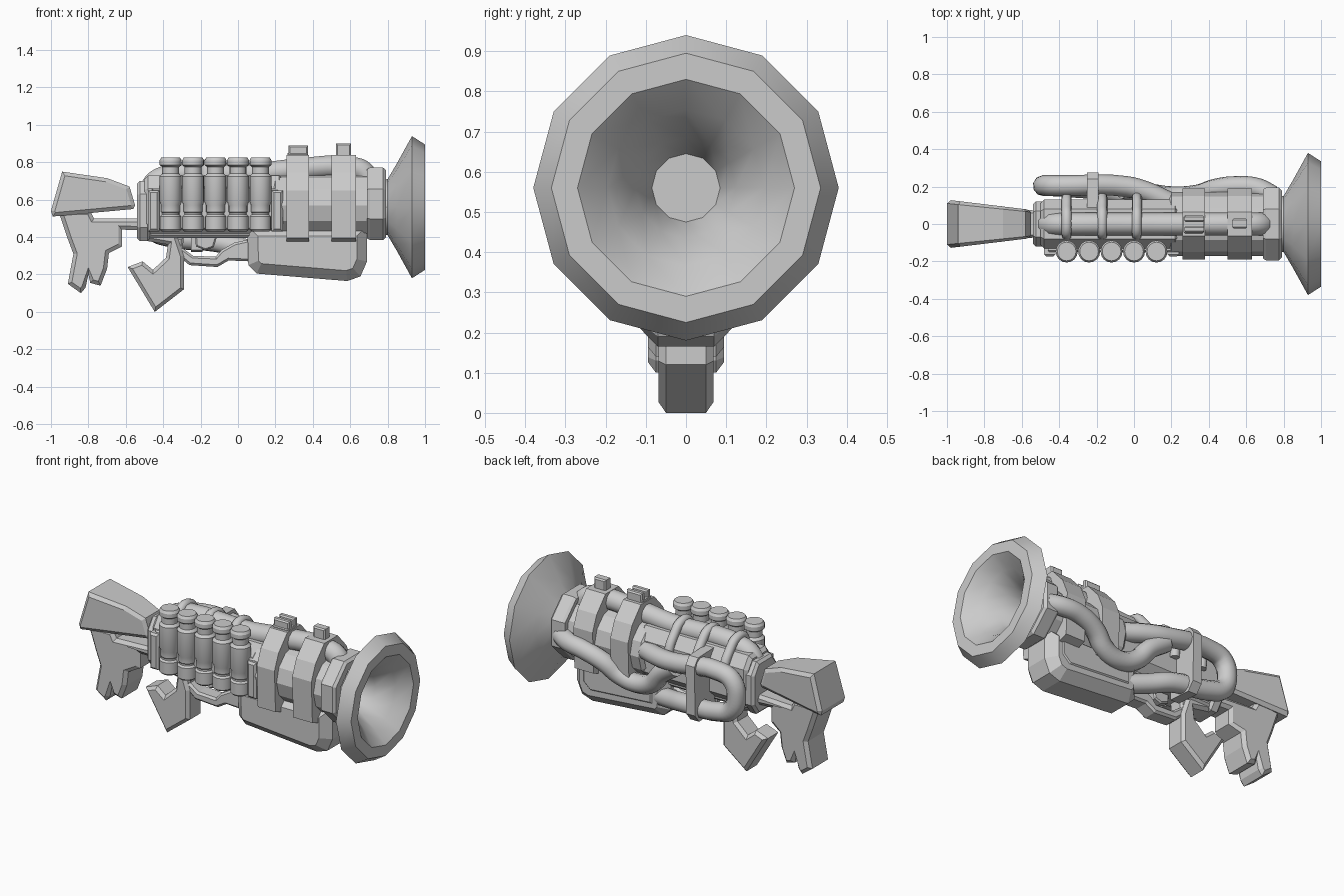
import bpy, bmesh, math
from mathutils import Vector

if "Cube" in bpy.data.objects:
    bpy.data.objects.remove(bpy.data.objects["Cube"])


def shade(ob, angle):
    bpy.ops.object.select_all(action='DESELECT')
    ob.select_set(True)
    bpy.context.view_layer.objects.active = ob
    bpy.ops.object.shade_smooth_by_angle(angle=math.radians(angle))


def finish(name, bm, angle=None):
    bmesh.ops.recalc_face_normals(bm, faces=bm.faces[:])
    me = bpy.data.meshes.new(name)
    bm.to_mesh(me)
    bm.free()
    ob = bpy.data.objects.new(name, me)
    bpy.context.collection.objects.link(ob)
    if angle:
        shade(ob, angle)


def inset(pts, d):
    """Mitred inward offset of an outline."""
    n = len(pts)
    area = sum(pts[i - 1][0] * pts[i][1] - pts[i][0] * pts[i - 1][1] for i in range(n))
    out = []
    for i in range(n):
        p = Vector(pts[i])
        a = (p - Vector(pts[i - 1])).normalized()
        b = (Vector(pts[(i + 1) % n]) - p).normalized()
        m = Vector((-a.y - b.y, a.x + b.x)).normalized() * (1 if area > 0 else -1)
        cos_half = math.sqrt(max(.3, (1 + a.dot(b)) / 2))
        out.append(tuple(p + m * d / cos_half))
    return out


def prism(name, pts, lo, hi, axis='Y', chamfer=0.0, taper=None):
    """Extrude an outline (xz along Y, or yz along X) with chamfered caps."""
    bm = bmesh.new()
    put = (lambda a, b, d: (a, d, b)) if axis == 'Y' else (lambda a, b, d: (d, a, b))
    layers = [(pts, lo), (pts, hi)]
    if chamfer:
        small = inset(pts, chamfer)
        layers = [(small, lo), (pts, lo + chamfer), (pts, hi - chamfer), (small, hi)]
    rings = [[bm.verts.new(put(a, b, d)) for a, b in o] for o, d in layers]
    for r0, r1 in zip(rings, rings[1:]):
        for i in range(len(pts)):
            bm.faces.new((r0[i - 1], r0[i], r1[i], r1[i - 1]))
    bm.faces.new(rings[0])
    bm.faces.new(rings[-1])
    if taper:
        for v in bm.verts:
            v.co.y *= taper(v.co)
    finish(name, bm)


def box(name, x, y, z, chamfer=0.008):
    outline = [(x[0], z[0]), (x[1], z[0]), (x[1], z[1]), (x[0], z[1])]
    prism(name, outline, y[0], y[1], 'Y', chamfer)


def lathe(name, profile, sides, centre, axis='X', angle=None, turn=0.0, caps=True):
    """Spin (position along axis, radius) pairs around an axis."""
    bm = bmesh.new()
    c = Vector(centre)
    rings = []
    for p, r in profile:
        ring = []
        for i in range(sides):
            a = 2 * math.pi * (i + turn) / sides
            u, v = r * math.sin(a), r * math.cos(a)
            ring.append(bm.verts.new(c + Vector((p, u, v) if axis == 'X' else (u, v, p))))
        rings.append(ring)
    for r0, r1 in zip(rings, rings[1:]):
        for i in range(sides):
            bm.faces.new((r0[i - 1], r0[i], r1[i], r1[i - 1]))
    if caps:
        bm.faces.new(rings[-1])
        if axis == 'Z':
            bm.faces.new(rings[0])
    finish(name, bm, angle)


def pipe(name, pts, radius):
    cu = bpy.data.curves.new(name, 'CURVE')
    cu.dimensions = '3D'
    cu.bevel_depth = radius
    cu.bevel_resolution = 3
    cu.resolution_u = 5
    cu.use_fill_caps = True
    sp = cu.splines.new('BEZIER')
    sp.bezier_points.add(len(pts) - 1)
    for b, p in zip(sp.bezier_points, pts):
        b.co = p
        b.handle_left_type = b.handle_right_type = 'AUTO'
    ob = bpy.data.objects.new(name, cu)
    bpy.context.collection.objects.link(ob)
    bpy.ops.object.select_all(action='DESELECT')
    ob.select_set(True)
    bpy.context.view_layer.objects.active = ob
    bpy.ops.object.convert(target='MESH')
    shade(bpy.context.view_layer.objects.active, 45)


# Flared muzzle, collar and barrel
lathe('muzzle_bell', [(.72, .14), (.80, .15), (.85, .235), (.93, .38), (1, .335), (1, .27),
                      (.93, .195), (.84, .125), (.72, .085)], 12, (0, 0, .56), angle=35)
lathe('muzzle_collar', [(.69, .17), (.69, .20), (.705, .21), (.775, .21), (.79, .195),
                        (.79, .15)], 8, (0, 0, .578), turn=.5, caps=False)
lathe('barrel', [(.18, .15), (.20, .17), (.70, .17)], 12, (0, 0, .57))

# Receiver body
prism('receiver', [(-.07, .41), (.07, .41), (.13, .47), (.13, .66), (.08, .73),
                   (-.08, .73), (-.13, .66), (-.13, .47)], -.5, .24, 'X', .02)
prism('rear_plate', [(-.07, .38), (.07, .38), (.12, .45), (.12, .63), (.07, .70),
                     (-.07, .70), (-.12, .63), (-.12, .45)], -.54, -.47, 'X', .015)
box('lower_rail', (-.48, .12), (-.08, .08), (.395, .46), .015)

# Top pipe with three small hoses bent over it
pipe('top_pipe', [(-.475, 0, .58), (-.462, 0, .67), (-.40, 0, .72), (.1, 0, .738),
                  (.3, 0, .76), (.6, 0, .772), (.675, 0, .745), (.705, 0, .65)], .061)
for i, x in enumerate((-.36, -.17, .015)):
    pipe(f'hose_{i}', [(x, -.06, .72), (x, -.04, .775), (x, .04, .78), (x, .09, .735),
                       (x, .14, .66), (x, .14, .56)], .027)

# Straps round the barrel with clips on top
strap = [(-.11, .37), (.11, .37), (.18, .395), (.19, .65), (.15, .745), (.065, .838),
         (-.065, .838), (-.15, .745), (-.19, .65), (-.18, .395)]
for i, (x0, x1) in enumerate(((.26, .38), (.50, .63))):
    prism(f'strap_{i}', strap, x0, x1, 'X')
box('clip_front', (.525, .605), (-.025, .03), (.82, .90))
box('clip_rear_base', (.265, .375), (-.05, .045), (.82, .85))
for i, y in enumerate((-.045, .01)):
    box(f'clip_rear_jaw_{i}', (.27, .375), (y, y + .035), (.82, .89))

# Canister row on the front side
box('canister_holder', (-.46, .22), (-.15, -.1), (.44, .66))
for i, x in enumerate((-.48, .18)):
    box(f'holder_end_{i}', (x, x + .06), (-.175, -.08), (.43, .65), .012)
for i in range(5):
    lathe(f'canister_{i}', [(.43, .047), (.44, .057), (.51, .057), (.52, .047), (.53, .047),
                            (.535, .051), (.57, .051), (.59, .059), (.725, .059),
                            (.74, .045), (.775, .045), (.785, .059), (.81, .059),
                            (.825, .05)], 16, (-.36 + .12 * i, -.147, 0), 'Z', 26)

# Large pipes on the back side
pipe('front_pipe', [(.74, .15, .56), (.66, .19, .55), (.55, .2, .535), (.43, .185, .49),
                    (.34, .155, .42), (.23, .145, .395), (.12, .155, .43),
                    (.04, .175, .52), (-.06, .19, .59)], .056)
pipe('loop_pipe', [(.18, .12, .60), (.07, .17, .61), (-.04, .2, .62), (-.38, .205, .65),
                   (-.455, .205, .62), (-.485, .205, .53), (-.455, .205, .44),
                   (-.36, .2, .40), (-.12, .17, .375), (.0, .12, .345), (.12, .07, .32)], .056)
prism('pipe_bracket', [(.08, .33), (.23, .32), (.27, .37), (.275, .67), (.24, .715), (.08, .72)],
      -.25, -.19, 'X')

# Lower tank, panel on the back side only
prism('tank', [(.05, .46), (.055, .25), (.10, .205), (.585, .165), (.655, .19),
               (.69, .27), (.69, .46)], -.125, .125, 'Y', .055)
prism('tank_side_panel', [(.14, .42), (.14, .285), (.56, .255), (.61, .30), (.61, .42)],
      .1, .132, 'Y', .01)

# Grip, trigger and guard
prism('grip', [(-.49, .42), (-.33, .42), (-.29, .30), (-.29, .12), (-.445, 0), (-.59, .24),
               (-.51, .27), (-.455, .225), (-.385, .29), (-.375, .36), (-.49, .38)],
      -.068, .068, 'Y', .018)
prism('trigger_guard', [(-.34, .40), (-.32, .30), (-.26, .25), (-.11, .24), (-.05, .275),
                        (.07, .27), (.07, .39), (-.02, .37), (-.09, .33), (-.12, .295),
                        (-.24, .30), (-.295, .34), (-.29, .40)], -.05, .05, 'Y', .012)
prism('trigger', [(-.23, .41), (-.11, .41), (-.13, .345), (-.175, .33), (-.225, .35)],
      -.025, .025, 'Y', .008)

# Shoulder stock
prism('stock_cheek', [(-.94, .75), (-.70, .715), (-.58, .67), (-.55, .57), (-.56, .55),
                      (-.99, .51), (-1, .54)], -.13, .13, 'Y', .02,
      lambda p: 1 - .42 * (p.x + 1) / .45)
prism('stock_leg', [(-.96, .54), (-.79, .54), (-.77, .50), (-.50, .50), (-.50, .435),
                    (-.62, .44), (-.62, .35), (-.69, .315), (-.70, .23), (-.735, .14),
                    (-.79, .155), (-.80, .20), (-.815, .13), (-.84, .10), (-.91, .15),
                    (-.88, .31), (-.91, .39)], -.095, .095, 'Y', .02,
      lambda p: 1 if p.x < -.66 else .75)
